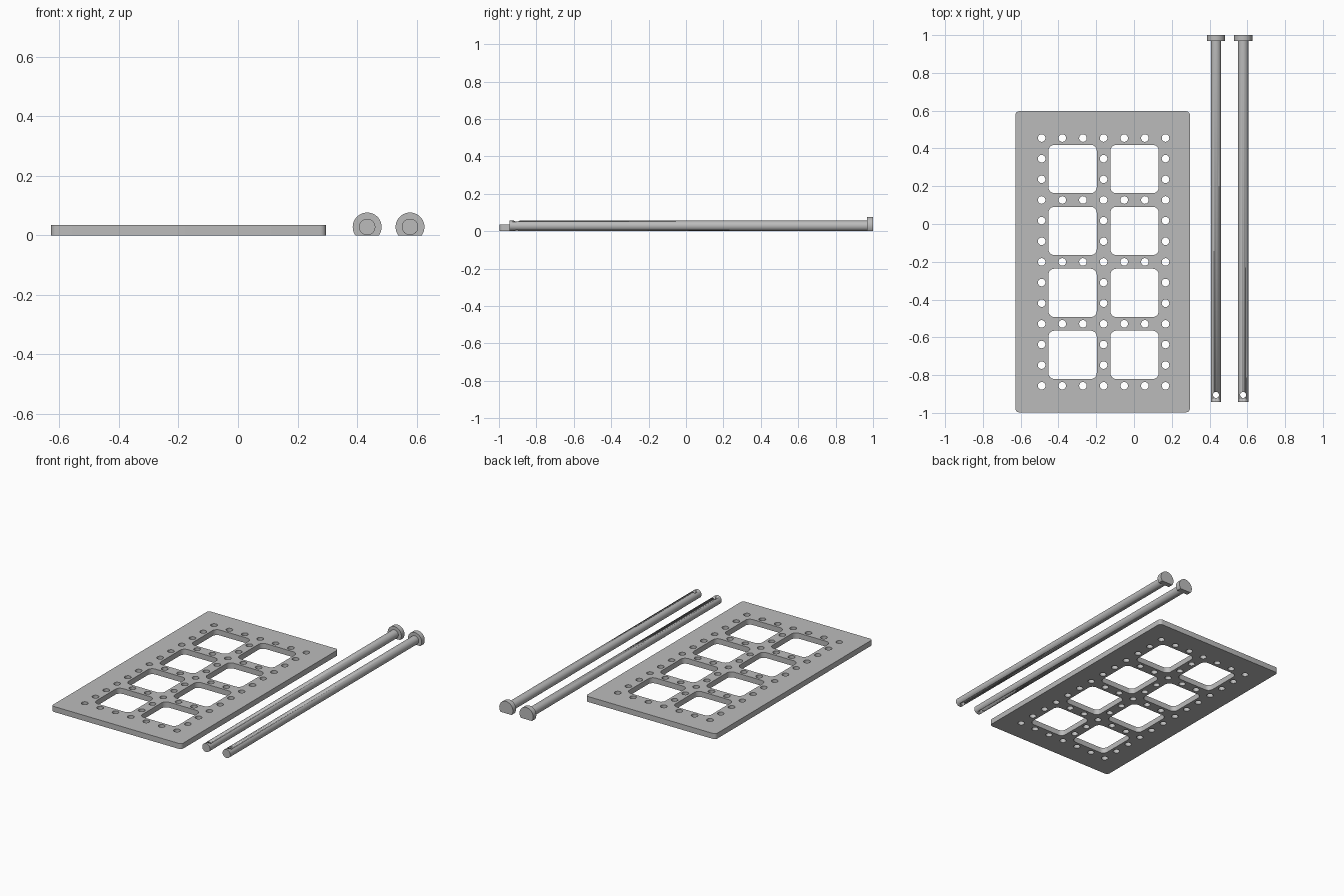
import bpy, bmesh, math

if "Cube" in bpy.data.objects:
    bpy.data.objects.remove(bpy.data.objects["Cube"])

grey = bpy.data.materials.new("light grey")
grey.diffuse_color = (0.5, 0.5, 0.5, 1)
grey.use_nodes = True
grey.node_tree.nodes["Principled BSDF"].inputs["Base Color"].default_value = grey.diffuse_color


def circle(cx, cy, r, n=32):
    return [(cx + r * math.cos(2 * math.pi * i / n),
             cy + r * math.sin(2 * math.pi * i / n)) for i in range(n)]


def rounded_rect(cx, cy, w, h, r, n=6):
    pts = []
    for q, (sx, sy) in enumerate([(1, 1), (-1, 1), (-1, -1), (1, -1)]):
        for i in range(n + 1):
            a = math.pi / 2 * (q + i / n)
            pts.append((cx + sx * (w / 2 - r) + r * math.cos(a),
                        cy + sy * (h / 2 - r) + r * math.sin(a)))
    return pts


def extrude_outline(name, outlines, depth):
    """Fill the outlines (inner ones become holes) and extrude from z=0 to depth."""
    cu = bpy.data.curves.new(name, 'CURVE')
    cu.dimensions = '2D'
    cu.fill_mode = 'BOTH'
    cu.extrude = depth / 2
    for pts in outlines:
        sp = cu.splines.new('POLY')
        sp.points.add(len(pts) - 1)
        for p, (x, y) in zip(sp.points, pts):
            p.co = (x, y, 0, 1)
        sp.use_cyclic_u = True
    tmp = bpy.data.objects.new(name + "_outline", cu)
    bpy.context.collection.objects.link(tmp)
    dg = bpy.context.evaluated_depsgraph_get()
    me = bpy.data.meshes.new_from_object(tmp.evaluated_get(dg))
    bpy.data.objects.remove(tmp)
    bm = bmesh.new()
    bm.from_mesh(me)
    bmesh.ops.remove_doubles(bm, verts=bm.verts, dist=1e-5)
    bmesh.ops.translate(bm, verts=bm.verts, vec=(0, 0, depth / 2))
    bmesh.ops.recalc_face_normals(bm, faces=bm.faces)
    bm.to_mesh(me)
    bm.free()
    me.materials.clear()
    me.materials.append(grey)
    ob = bpy.data.objects.new(name, me)
    bpy.context.collection.objects.link(ob)
    return ob


def smooth(ob):
    bpy.ops.object.select_all(action='DESELECT')
    ob.select_set(True)
    bpy.context.view_layer.objects.active = ob
    bpy.ops.object.shade_smooth_by_angle(angle=math.radians(30))


# Plate with eight windows and a lattice of small holes around them
PITCH, X0, Y0 = 0.1093, -0.489, 0.455
outlines = [rounded_rect(-0.166, -0.2, 0.924, 1.594, 0.02)]
for c in range(7):
    for r in range(13):
        if c % 3 == 0 or r % 3 == 0:
            outlines.append(circle(X0 + c * PITCH, Y0 - r * PITCH, 0.02, 24))
for c in (1.5, 4.5):
    for r in (1.5, 4.5, 7.5, 10.5):
        outlines.append(rounded_rect(X0 + c * PITCH, Y0 - r * PITCH,
                                     0.256, 0.256, 0.032))
smooth(extrude_outline("plate", outlines, 0.035))

# Two pins: round shaft with a cross hole, and a head with a flat underside
AXIS_Z, SHAFT_R, HEAD_R = 0.0285, 0.0275, 0.0485
FRONT, HEAD_FRONT, BACK = -0.943, 0.968, 1.0
for side, x in (("left", 0.434), ("right", 0.578)):
    shaft = extrude_outline(side + "_pin_shaft", [circle(0, 0, SHAFT_R, 48)],
                            HEAD_FRONT - FRONT)
    shaft.rotation_euler.x = math.pi / 2
    shaft.location = (x, HEAD_FRONT, AXIS_Z)

    cutter = extrude_outline(side + "_hole_cutter", [circle(0, 0, 0.016, 24)], 0.2)
    cutter.location = (x, -0.905, -0.07)
    cutter.hide_render = True
    cutter.hide_viewport = False
    cut = shaft.modifiers.new("cross_hole", 'BOOLEAN')
    cut.object = cutter
    cut.solver = 'EXACT'
    smooth(shaft)
    bpy.ops.object.modifier_apply(modifier="cross_hole")
    bpy.data.objects.remove(cutter)

    # Arc from one end of the flat, over the top, to the other end
    a0 = -math.asin(AXIS_Z / HEAD_R)
    sweep = math.pi - 2 * a0
    arc = [(HEAD_R * math.cos(a0 + sweep * i / 40),
            HEAD_R * math.sin(a0 + sweep * i / 40)) for i in range(41)]
    head = extrude_outline(side + "_pin_head", [arc], BACK - HEAD_FRONT)
    head.rotation_euler.x = math.pi / 2
    head.location = (x, BACK, AXIS_Z)
    smooth(head)
